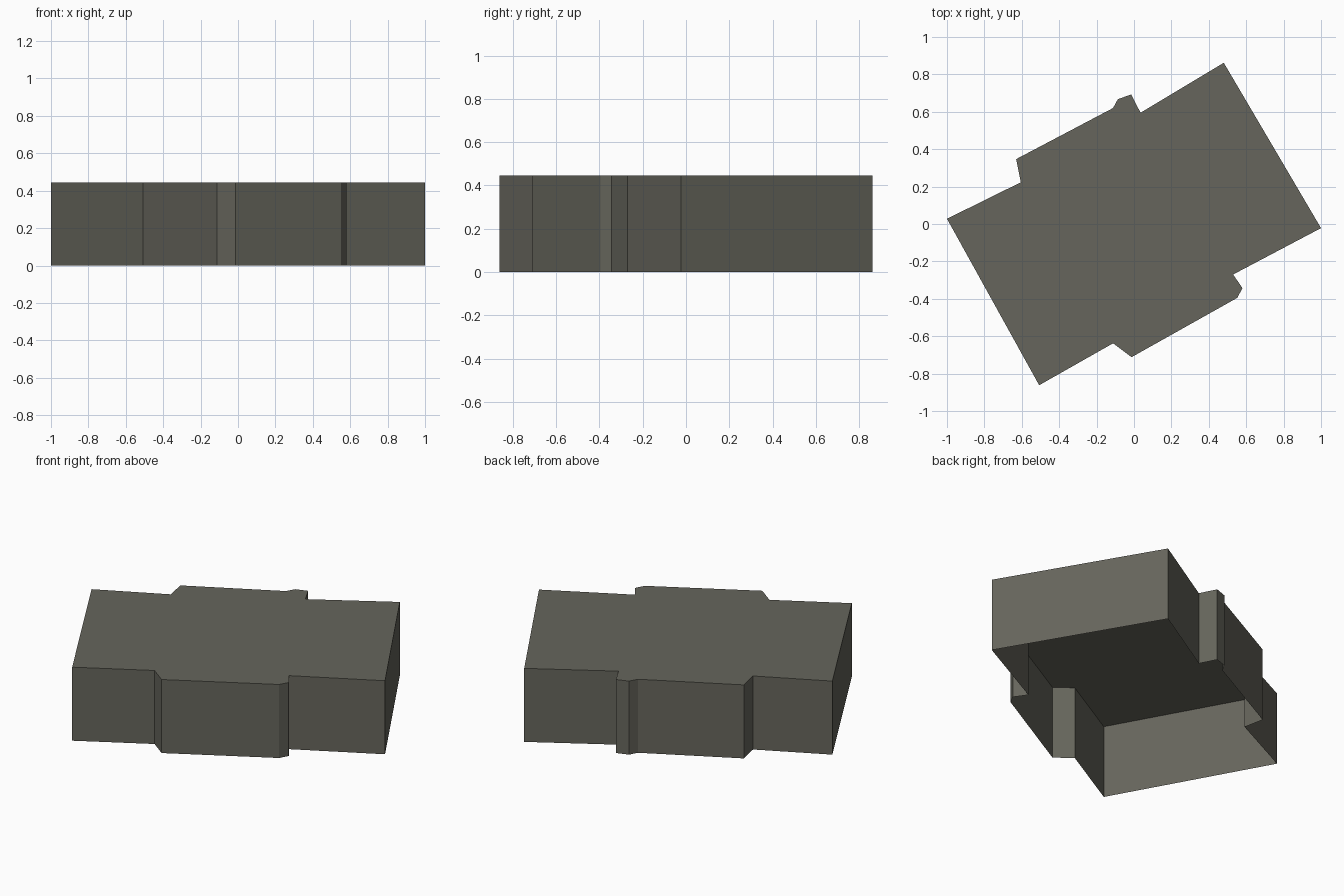
import bpy
import bmesh

if "Cube" in bpy.data.objects:
    bpy.data.objects.remove(bpy.data.objects["Cube"])

HEIGHT = 0.445

# Footprint of the building, counter-clockwise
footprint = [
    (-1.0, 0.028), (-0.507, -0.862),                      # west end wall
    (-0.112, -0.638), (-0.013, -0.712), (0.552, -0.395),  # front bay
    (0.58, -0.343), (0.53, -0.27),
    (1.0, -0.022), (0.48, 0.862),                         # east end wall
    (0.035, 0.595), (-0.015, 0.692), (-0.086, 0.668),     # rear bay
    (-0.112, 0.62), (-0.63, 0.347), (-0.605, 0.223),
]

concrete = bpy.data.materials.new("grey concrete")
concrete.diffuse_color = (0.133, 0.131, 0.107, 1)
concrete.use_nodes = True
concrete.node_tree.nodes["Principled BSDF"].inputs["Base Color"].default_value = concrete.diffuse_color

# Open-bottomed shell: flat roof with walls dropped from its edges
bm = bmesh.new()
roof = bm.faces.new([bm.verts.new((x, y, HEIGHT)) for x, y in footprint])
edges = list(roof.edges)
walls = bmesh.ops.extrude_edge_only(bm, edges=edges)["geom"]
for v in walls:
    if isinstance(v, bmesh.types.BMVert):
        v.co.z = 0
bmesh.ops.recalc_face_normals(bm, faces=bm.faces[:])
roof.normal_update()
if roof.normal.z < 0:
    bmesh.ops.reverse_faces(bm, faces=bm.faces[:])

mesh = bpy.data.meshes.new("building_shell")
bm.to_mesh(mesh)
bm.free()
mesh.materials.append(concrete)
building = bpy.data.objects.new("building_shell", mesh)
bpy.context.collection.objects.link(building)
